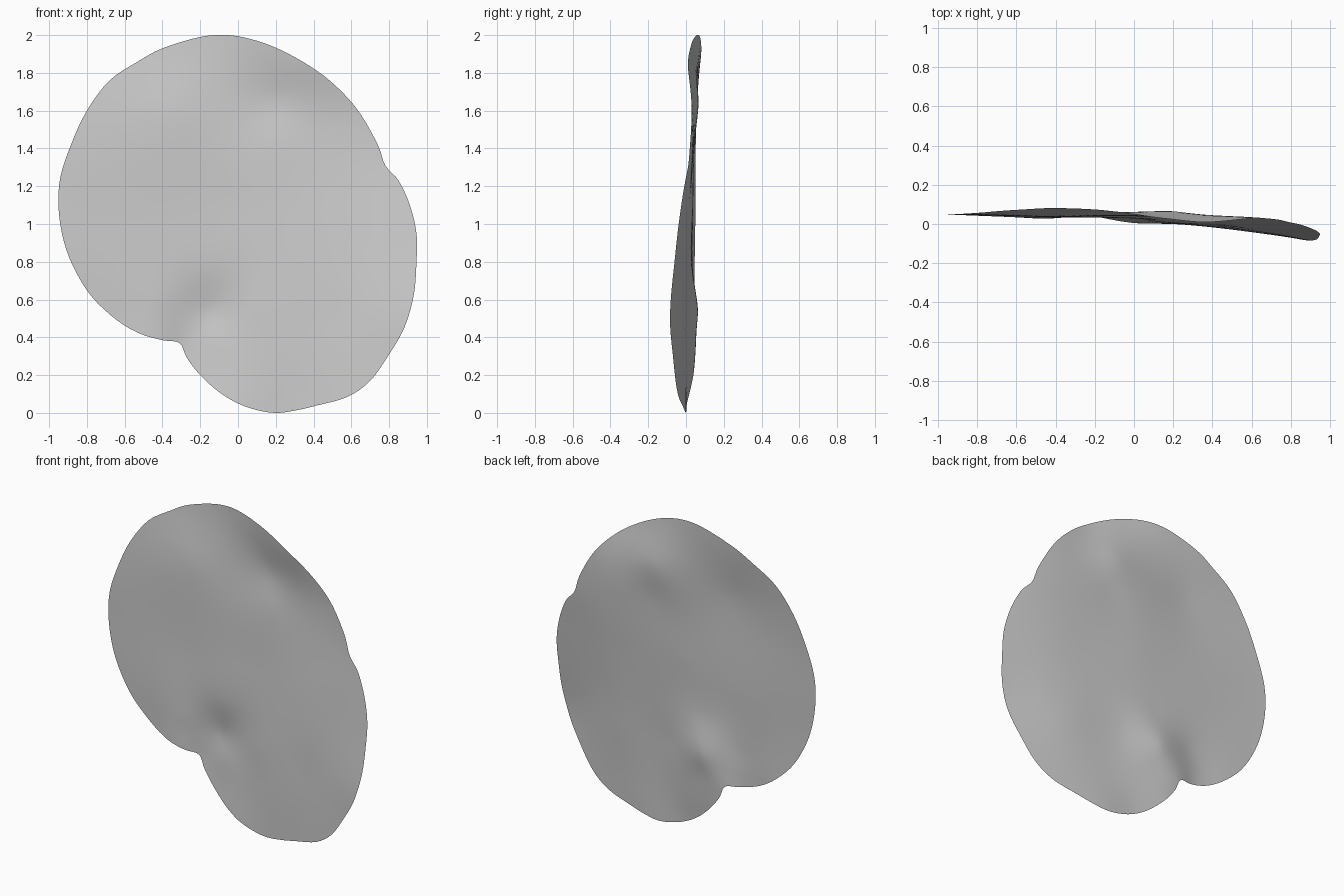
import bpy, bmesh, math
from mathutils import Vector

if "Cube" in bpy.data.objects:
    bpy.data.objects.remove(bpy.data.objects["Cube"])

# Leaf outline seen from the front (x, z), starting at the notch
OUTLINE = [(-.31, .37), (-.27, .29), (-.2, .2), (-.1, .11), (0, .05), (.1, .015), (.2, 0),
    (.3, .012), (.42, .04), (.58, .085), (.7, .17), (.8, .31), (.88, .45), (.93, .62),
    (.945, .8), (.945, .95), (.91, 1.1), (.85, 1.23), (.78, 1.31), (.74, 1.42), (.65, 1.58),
    (.55, 1.7), (.42, 1.81), (.25, 1.91), (.1, 1.97), (-.05, 2), (-.2, 1.99), (-.4, 1.93),
    (-.53, 1.86), (-.68, 1.76), (-.8, 1.6), (-.88, 1.43), (-.94, 1.25), (-.95, 1.08),
    (-.92, .9), (-.86, .75), (-.77, .61), (-.64, .49), (-.52, .42), (-.4, .385)]

# Ripple samples (x, z, depth y): edge waves, flat middle, pocket near the notch
RIPPLES = [(-.95, 1.08, .05), (-.86, .75, .045), (-.64, .49, .04), (-.42, .39, .03),
    (-.31, .37, .05), (-.2, .21, .04), (0, .05, .005), (.2, 0, 0), (.55, .08, -.035),
    (.8, .3, -.07), (.9, .5, -.085), (.94, .8, -.06), (.91, 1.1, -.025), (.78, 1.31, .012),
    (.62, 1.62, .03), (.35, 1.85, .01), (.1, 1.97, .035), (-.15, 2, .07), (-.45, 1.9, .08),
    (-.75, 1.67, .06), (-.92, 1.3, .05),
    (-.15, .54, .063), (-.13, .4, .045), (-.15, .76, .035), (-.4, .6, .03), (.1, .55, .015),
    (.15, .3, .005), (0, 1.1, .037), (.4, 1.0, .015), (.5, .5, -.015), (.2, 1.45, .045),
    (.2, 1.66, .065), (-.35, 1.6, .04), (-.6, 1.2, .04), (-.4, 1.0, .037), (.65, .9, -.01)]


def kernel(ax, az, bx, bz):
    r2 = (ax - bx) ** 2 + (az - bz) ** 2
    return r2 * math.log(r2) if r2 > 1e-12 else 0.0


def solve(rows):
    n = len(rows)
    for i in range(n):
        p = max(range(i, n), key=lambda k: abs(rows[k][i]))
        rows[i], rows[p] = rows[p], rows[i]
        rows[i] = [v / rows[i][i] for v in rows[i]]
        for k in range(n):
            if k != i:
                f = rows[k][i]
                rows[k] = [a - f * b for a, b in zip(rows[k], rows[i])]
    return [r[-1] for r in rows]


# Smooth thin-plate surface through the ripple samples
system = [[kernel(x, z, u, v) for u, v, _ in RIPPLES] + [1, x, z, y] for x, z, y in RIPPLES]
system += [[f(u, v) for u, v, _ in RIPPLES] + [0, 0, 0, 0]
           for f in (lambda u, v: 1, lambda u, v: u, lambda u, v: v)]
W = solve(system)


def depth(x, z):
    y = W[-3] + W[-2] * x + W[-1] * z
    y += sum(w * kernel(x, z, u, v) for w, (u, v, _) in zip(W, RIPPLES))
    return max(-.085, min(.085, y))


def smooth_loop(points, steps):
    pts, n, out = [Vector(p) for p in points], len(points), []
    for i in range(n):
        a, b, c, d = (pts[(i + k) % n] for k in (-1, 0, 1, 2))
        for s in range(steps):
            t = s / steps
            out.append(.5 * (2 * b + (c - a) * t + (2 * a - 5 * b + 4 * c - d) * t * t
                             + (3 * b - a - 3 * c + d) * t ** 3))
    return out


# Leaf blade: outline shrunk in rings towards the middle, then rippled
edge = smooth_loop(OUTLINE, 4)
middle, RINGS = Vector((0, 1)), 24
bm = bmesh.new()


def add_vert(p):
    return bm.verts.new((p.x, depth(p.x, p.y), p.y))


centre = add_vert(middle)
inner = None
for r in range(1, RINGS + 1):
    ring = [add_vert(middle.lerp(p, r / RINGS)) for p in edge]
    for i in range(len(ring)):
        j = (i + 1) % len(ring)
        if inner:
            bm.faces.new((inner[i], ring[i], ring[j], inner[j]))
        else:
            bm.faces.new((centre, ring[i], ring[j]))
    inner = ring

mesh = bpy.data.meshes.new("leaf_blade")
bm.to_mesh(mesh)
bm.free()
mesh.shade_smooth()
leaf = bpy.data.objects.new("leaf_blade", mesh)
bpy.context.collection.objects.link(leaf)
